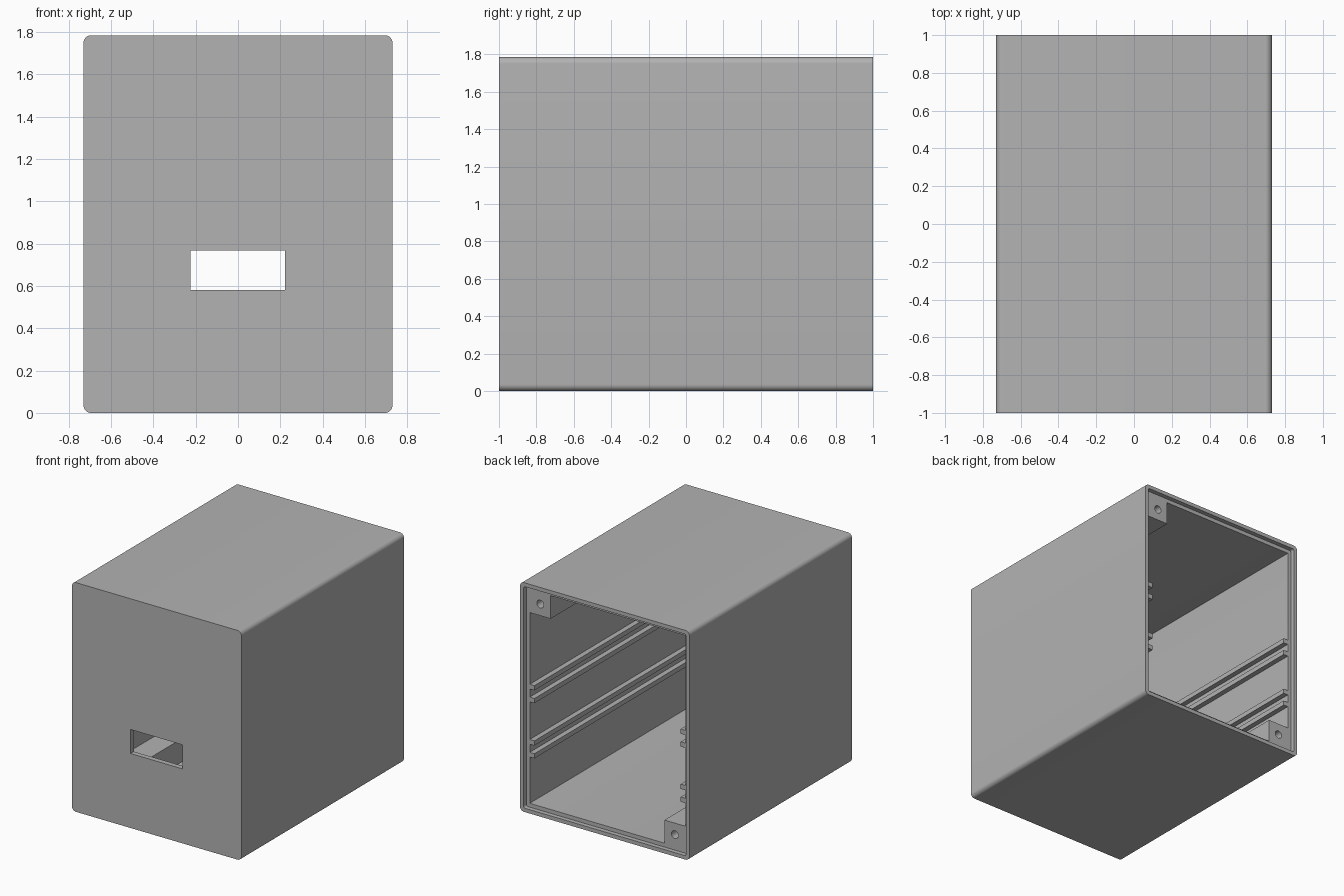
import bpy, bmesh, math
from mathutils import Matrix

if "Cube" in bpy.data.objects:
    bpy.data.objects.remove(bpy.data.objects["Cube"])

W, H = 0.73, 1.785          # half width, height
WALL, LIP, RECESS, FRONT = 0.06, 0.03, 0.035, 0.04
LEDGE = 1 - RECESS          # depth of the lid seat

grey = bpy.data.materials.new("plain grey")
grey.use_nodes = True
grey.diffuse_color = (0.45, 0.45, 0.45, 1)
grey.node_tree.nodes["Principled BSDF"].inputs["Base Color"].default_value = grey.diffuse_color


def finish(bm, name):
    bmesh.ops.recalc_face_normals(bm, faces=bm.faces)
    mesh = bpy.data.meshes.new(name)
    bm.to_mesh(mesh)
    bm.free()
    mesh.materials.append(grey)
    obj = bpy.data.objects.new(name, mesh)
    bpy.context.collection.objects.link(obj)
    return obj


def box(name, x, y, z):
    """Box from (low, high) pairs on each axis."""
    bm = bmesh.new()
    bmesh.ops.create_cube(bm, size=1)
    for v in bm.verts:
        v.co = [sum(p) / 2 + c * (p[1] - p[0]) for p, c in zip((x, y, z), v.co)]
    return finish(bm, name)


def select(obj):
    bpy.ops.object.select_all(action='DESELECT')
    obj.select_set(True)
    bpy.context.view_layer.objects.active = obj


def cut(obj, cutter):
    cutter.hide_render = True
    mod = obj.modifiers.new("cut", 'BOOLEAN')
    mod.operation, mod.solver, mod.object = 'DIFFERENCE', 'EXACT', cutter
    select(obj)
    bpy.ops.object.modifier_apply(modifier=mod.name)
    bpy.data.objects.remove(cutter)


def loop(bm, inset, radius, y, steps=8):
    """Rounded rectangle across the case, inset from its outside."""
    verts = []
    for k, (sx, sz) in enumerate(((1, 1), (-1, 1), (-1, -1), (1, -1))):
        cx = sx * (W - inset - radius)
        cz = H / 2 + sz * (H / 2 - inset - radius)
        for i in range(steps + 1):
            a = math.pi / 2 * (k + i / steps)
            verts.append(bm.verts.new((cx + radius * math.cos(a), y, cz + radius * math.sin(a))))
    return verts


# Case shell: outside, rim, lid seat, cavity
bm = bmesh.new()
loops = [loop(bm, *p) for p in (
    (0, 0.035, -1), (0, 0.035, 1), (LIP, 0.015, 1), (LIP, 0.015, LEDGE),
    (WALL, 0.002, LEDGE), (WALL, 0.002, FRONT - 1))]
for a, b in zip(loops, loops[1:]):
    for i in range(len(a)):
        j = (i + 1) % len(a)
        bm.faces.new((a[i], a[j], b[j], b[i]))
bm.faces.new(loops[0])
bm.faces.new(loops[-1])
case = finish(bm, "case_shell")

# Window through the front wall
cut(case, box("window_cutter", (-0.225, 0.222), (-1.1, -0.9), (0.58, 0.767)))
select(case)
bpy.ops.object.shade_smooth_by_angle(angle=math.radians(30))

# Screw posts in two opposite corners, each with a pilot hole
IN, POST = W - WALL, 0.18
for name, side, z in (("upper_screw_post", 1, H - WALL - POST), ("lower_screw_post", -1, WALL)):
    x = sorted((side * IN, side * (IN - POST)))
    post = box(name, x, (FRONT - 1, LEDGE), (z, z + POST))
    bm = bmesh.new()
    bmesh.ops.create_cone(bm, cap_ends=True, segments=24, radius1=0.03, radius2=0.03, depth=0.8,
                          matrix=Matrix.Translation((sum(x) / 2, 1, z + POST / 2))
                          @ Matrix.Rotation(math.pi / 2, 4, 'X'))
    cut(post, finish(bm, "hole_cutter"))
    select(post)
    bpy.ops.object.shade_smooth_by_angle(angle=math.radians(30))

# Pairs of board guide rails along both side walls
for side, label in ((1, "left"), (-1, "right")):
    for n, z in enumerate((0.42, 0.52, 0.85, 0.95)):
        box(f"{label}_guide_rail_{n + 1}", sorted((side * IN, side * (IN - 0.04))),
            (FRONT - 1, LEDGE), (z, z + 0.037))
